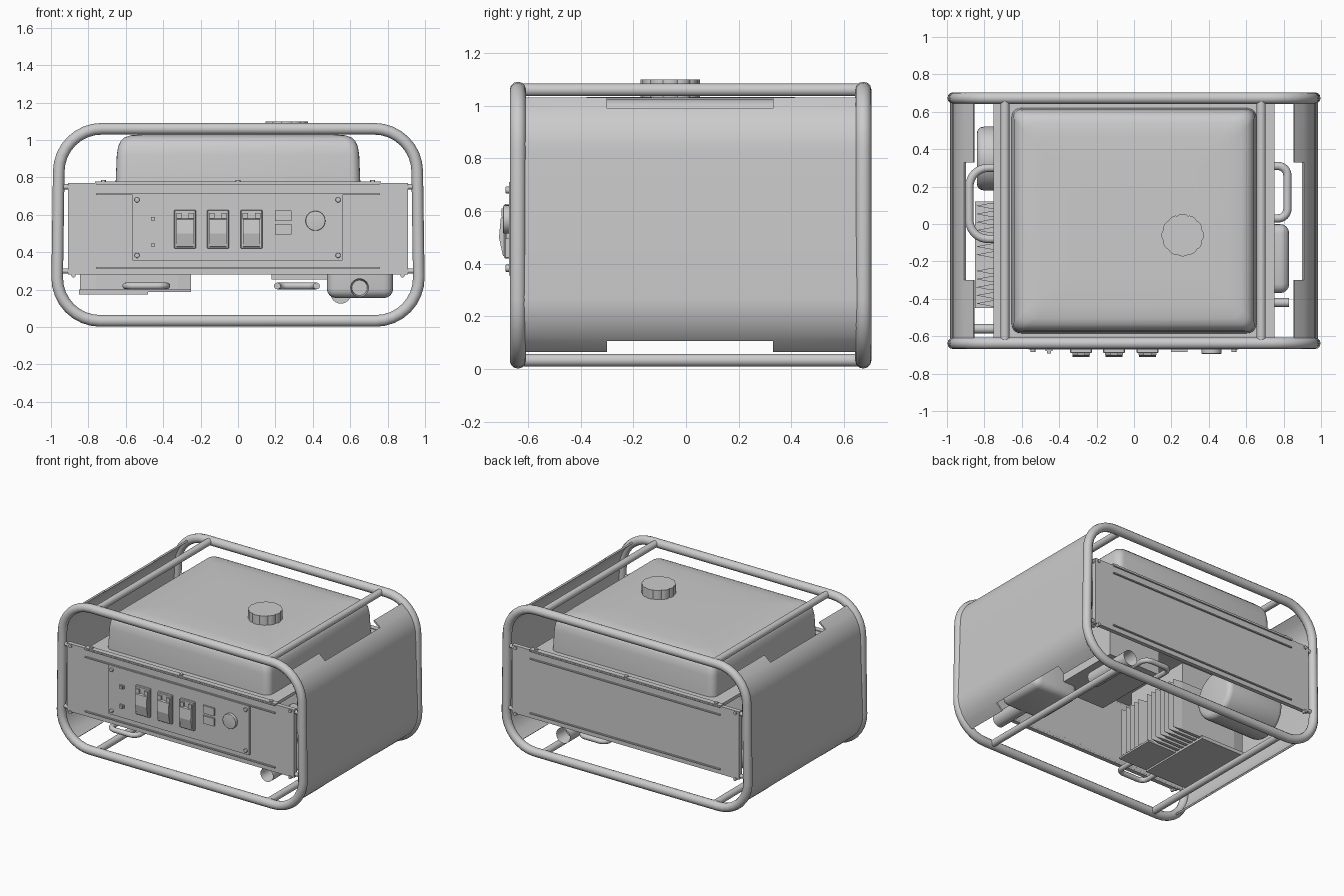
import bpy, bmesh, math
from mathutils import Vector, Matrix

cube = bpy.data.objects.get("Cube")
if cube:
    bpy.data.objects.remove(cube, do_unlink=True)


def smooth(ob, angle=35):
    bpy.ops.object.select_all(action='DESELECT')
    ob.select_set(True)
    bpy.context.view_layer.objects.active = ob
    if ob.type == 'CURVE' or ob.modifiers:
        bpy.ops.object.convert(target='MESH')
    bpy.ops.object.shade_smooth_by_angle(angle=math.radians(angle))


def link(name, data):
    ob = bpy.data.objects.new(name, data)
    bpy.context.collection.objects.link(ob)
    return ob


def finish(name, bm):
    bmesh.ops.recalc_face_normals(bm, faces=bm.faces)
    me = bpy.data.meshes.new(name)
    bm.to_mesh(me)
    bm.free()
    return link(name, me)


def box(name, xs, ys, zs, bevel=0, seg=3):
    bm = bmesh.new()
    bmesh.ops.create_cube(bm, size=1)
    for v in bm.verts:
        v.co = Vector([(r[0] + r[1]) / 2 + c * (r[1] - r[0]) for c, r in zip(v.co, (xs, ys, zs))])
    if bevel:
        bmesh.ops.bevel(bm, geom=bm.edges[:], offset=bevel, segments=seg, profile=0.5, affect='EDGES')
    ob = finish(name, bm)
    if bevel:
        smooth(ob)


def rod(name, a, b, r, sides=20, bevel=0, hollow=False):
    a, b = Vector(a), Vector(b)
    axis = (b - a).normalized()
    bm = bmesh.new()
    turn = axis.to_track_quat('Z', 'Y').to_matrix().to_4x4()
    bmesh.ops.create_cone(bm, cap_ends=True, segments=sides, radius1=r, radius2=r,
                          depth=(b - a).length, matrix=Matrix.Translation((a + b) / 2) @ turn)
    bm.normal_update()
    if bevel:
        rims = [e for e in bm.edges if any(len(f.verts) > 4 for f in e.link_faces)]
        bmesh.ops.bevel(bm, geom=rims, offset=bevel, segments=4, profile=0.5, affect='EDGES')
    if hollow:
        mouth = [f for f in bm.faces if f.normal.dot(axis) > 0.9]
        bmesh.ops.inset_region(bm, faces=mouth, thickness=0.009)
        bmesh.ops.translate(bm, verts=list(mouth[0].verts), vec=axis * -0.1)
    smooth(finish(name, bm))


def prism(name, ring, offset, soft=False):
    """Extrude a closed ring of points along an offset."""
    bm = bmesh.new()
    face = bm.faces.new([bm.verts.new(p) for p in ring])
    top = bmesh.ops.extrude_face_region(bm, geom=[face])["geom"]
    bmesh.ops.translate(bm, verts=[g for g in top if isinstance(g, bmesh.types.BMVert)], vec=offset)
    ob = finish(name, bm)
    if soft:
        smooth(ob)


def fillet(pts, r, cyclic, n=8):
    """Round the corners of a polyline."""
    pts = [Vector(p) for p in pts]
    out = []
    for i, p in enumerate(pts):
        if not cyclic and i in (0, len(pts) - 1):
            out.append(p)
            continue
        d1 = (pts[i - 1] - p).normalized()
        d2 = (pts[(i + 1) % len(pts)] - p).normalized()
        half = d1.angle(d2) / 2
        centre = p + (d1 + d2).normalized() * r / math.sin(half)
        s = p + d1 * r / math.tan(half) - centre
        e = p + d2 * r / math.tan(half) - centre
        a = s.angle(e)
        out += [centre + (s * math.sin((1 - k / n) * a) + e * math.sin(k / n * a)) / math.sin(a)
                for k in range(n + 1)]
    return out


def tube(name, pts, r, corner, cyclic=False):
    cu = bpy.data.curves.new(name, 'CURVE')
    cu.dimensions = '3D'
    cu.bevel_depth = r
    cu.bevel_resolution = 4
    cu.use_fill_caps = True
    path = fillet(pts, corner, cyclic)
    sp = cu.splines.new('POLY')
    sp.points.add(len(path) - 1)
    for q, p in zip(sp.points, path):
        q.co = (*p, 1)
    sp.use_cyclic_u = cyclic
    smooth(link(name, cu), 50)


# Tubular end frames
for side, y in (("front", -0.638), ("back", 0.673)):
    tube(side + "_frame", [(-0.97, y, 0.033), (0.97, y, 0.033), (0.955, y, 1.06), (-0.955, y, 1.06)],
         0.031, 0.23, True)
    for z in (0.3, 0.75):
        rod(side + "_panel_rail", (-0.95, y, z), (0.95, y, z), 0.014, 12)

# Cross bars joining the frames
for x in (-0.69, 0.68):
    rod("top_bar", (x, -0.64, 1.06), (x, 0.675, 1.06), 0.024)
    rod("bottom_bar", (x, -0.64, 0.034), (x, 0.675, 0.034), 0.024)

# Curved side sheets with notched edges
angles = (57, 42, 35, 28, 21, 14, 7, 0)
profile = [(0.727 + 0.243 * math.cos(math.radians(a)), 0.827 + 0.243 * math.sin(math.radians(a))) for a in angles]
profile += [(0.74 + 0.245 * math.cos(math.radians(a)), 0.27 - 0.245 * math.sin(math.radians(a)))
            for a in reversed(angles)]
for side, s in (("left", 1), ("right", -1)):
    bm = bmesh.new()
    rows = [[bm.verts.new((s * x, y, z)) for x, z in profile] for y in (-0.64, -0.3, 0.33, 0.675)]
    for j in range(3):
        trim = 1 if j == 1 else 0
        for i in range(trim, len(profile) - 1 - trim):
            bm.faces.new((rows[j][i], rows[j][i + 1], rows[j + 1][i + 1], rows[j + 1][i]))
    ob = finish(side + "_side_sheet", bm)
    mod = ob.modifiers.new("Thickness", 'SOLIDIFY')
    mod.thickness = 0.012
    mod.offset = -1 if ob.data.polygons[4].normal.x * s > 0 else 1
    smooth(ob)

# Front and back panels with long ribs and screws
for side, s, face in (("front", -1, 0.657), ("back", 1, 0.692)):
    def ys(a, b):
        return tuple(sorted((s * (face + a), s * (face + b))))
    box(side + "_panel", (-0.91, 0.91), ys(-0.03, 0), (0.28, 0.77))
    for z in (0.316, 0.71, 0.766):
        box(side + "_panel_rib", (-0.76, 0.76), ys(-0.01, 0.011), (z - 0.004, z + 0.004))
    box(side + "_panel_lip", (-0.765, 0.765), ys(-0.03, 0.008), (0.768, 0.778))
    for x in (-0.72, 0, 0.72):
        rod(side + "_panel_screw", (x, s * (face - 0.01), 0.77), (x, s * (face - 0.01), 0.787), 0.013, 12)
    for x in (-0.88, 0.88):
        for z in (0.277, 0.755):
            rod(side + "_corner_bolt", (x, s * (face - 0.02), z), (x, s * (face + 0.008), z), 0.012, 12)

# Tank tray
box("tank_tray", (-0.75, 0.75), (-0.63, 0.67), (0.75, 0.772))

# Crowned fuel tank lofted from rounded rectangles
bm = bmesh.new()
rings = []
for inset, z in ((0, 0.755), (0.002, 0.8), (0.007, 0.92), (0.014, 0.965), (0.028, 0.995),
                 (0.048, 1.014), (0.08, 1.025), (0.15, 1.031), (0.3, 1.034)):
    x, y = 0.655 - inset, 0.603 - inset
    outline = fillet([(-x, -y, z), (x, -y, z), (x, y, z), (-x, y, z)], 0.05, True, 5)
    rings.append([bm.verts.new(p + Vector((0, 0.018, 0))) for p in outline])
for low, high in zip(rings, rings[1:]):
    for i in range(len(low)):
        bm.faces.new((low[i - 1], low[i], high[i], high[i - 1]))
bm.faces.new(rings[0])
bm.faces.new(rings[-1])
smooth(finish("fuel_tank", bm))

# Scalloped filler cap
count = 72
ring = []
for i in range(count):
    a = 2 * math.pi * i / count
    r = 0.107 + 0.006 * abs(math.cos(a * 6)) ** 0.5
    ring.append((0.26 + r * math.cos(a), -0.06 + r * math.sin(a), 1.02))
prism("filler_cap", ring, (0, 0, 0.08), True)

# Control plate and its screws
box("control_plate", (-0.565, 0.56), (-0.672, -0.65), (0.355, 0.71))
for x in (-0.54, 0.535):
    for z in (0.383, 0.68):
        rod("plate_screw", (x, -0.665, z), (x, -0.685, z), 0.014, 12, 0.004)

# Covered sockets
flap = [(-0.675, 0.425), (-0.695, 0.43), (-0.71, 0.5), (-0.703, 0.575), (-0.675, 0.585)]
for x in (-0.283, -0.107, 0.072):
    box("socket_frame", (x - 0.058, x + 0.058), (-0.69, -0.665), (0.42, 0.627), 0.004, 1)
    prism("socket_flap", [(x - 0.046, y, z) for y, z in flap], (0.092, 0, 0))
    for dx in (-0.033, 0.033):
        box("socket_hinge", (x + dx - 0.014, x + dx + 0.014), (-0.7, -0.685), (0.58, 0.61))

# Switches, displays and start button
for z in (0.44, 0.58):
    box("toggle_switch", (-0.473, -0.437), (-0.68, -0.665), (z - 0.012, z + 0.012))
    box("toggle_tip", (-0.465, -0.445), (-0.693, -0.67), (z - 0.01, z + 0.008))
for z in (0.522, 0.596):
    box("display", (0.197, 0.285), (-0.684, -0.665), (z - 0.028, z + 0.028))
rod("start_button", (0.414, -0.665, 0.568), (0.414, -0.694, 0.568), 0.053, 32, 0.004)

# Engine block with pointed cooling fins, base plates and starter
box("engine_block", (-0.74, -0.33), (-0.42, 0.1), (0.24, 0.7))
for i in range(13):
    y = -0.425 + i * 0.0435
    if i != 5:
        prism("cooling_fin", [(-0.845, y, 0.19), (-0.76, y - 0.016, 0.19), (-0.32, y - 0.01, 0.19),
                              (-0.25, y, 0.19), (-0.32, y + 0.01, 0.19), (-0.76, y + 0.016, 0.19)], (0, 0, 0.36))
box("sump_plate", (-0.85, -0.48), (-0.45, 0.12), (0.175, 0.2))
box("fin_base", (-0.48, -0.25), (-0.45, -0.15), (0.187, 0.2))
rod("starter_housing", (-0.84, 0.35, 0.37), (-0.38, 0.35, 0.37), 0.17, 32, 0.035)
rod("intake_pipe", (-0.86, -0.56, 0.5), (-0.55, -0.56, 0.5), 0.025)

# Alternator, muffler and pipes
box("alternator", (0.18, 0.6), (-0.1, 0.47), (0.255, 0.7))
box("muffler", (0.475, 0.83), (-0.37, 0), (0.155, 0.5), 0.05, 4)
rod("side_outlet", (0.6, -0.42, 0.45), (0.83, -0.42, 0.45), 0.024)
rod("exhaust_pipe", (0.65, -0.33, 0.21), (0.65, -0.6, 0.21), 0.05, 24, hollow=True)
rod("back_pipe", (0.55, 0.25, 0.18), (0.55, 0.62, 0.18), 0.055, 24, hollow=True)

# Pull handles
for name, x0, x1, y0, y1 in (("front_handle", -0.6, -0.38, -0.42, -0.62), ("back_handle", 0.21, 0.42, 0.4, 0.62)):
    tube(name, [(x0, y0, 0.22), (x0, y1, 0.22), (x1, y1, 0.22), (x1, y0, 0.22)], 0.018, 0.05)
for name, x0, x1, y0, y1, z, corner in (("right_handle", -0.7, -0.88, -0.08, 0.3, 0.62, 0.1),
                                        ("left_handle", 0.5, 0.82, 0.03, 0.31, 0.55, 0.05)):
    tube(name, [(x0, y0, z), (x1, y0, z), (x1, y1, z), (x0, y1, z)], 0.022, corner)
